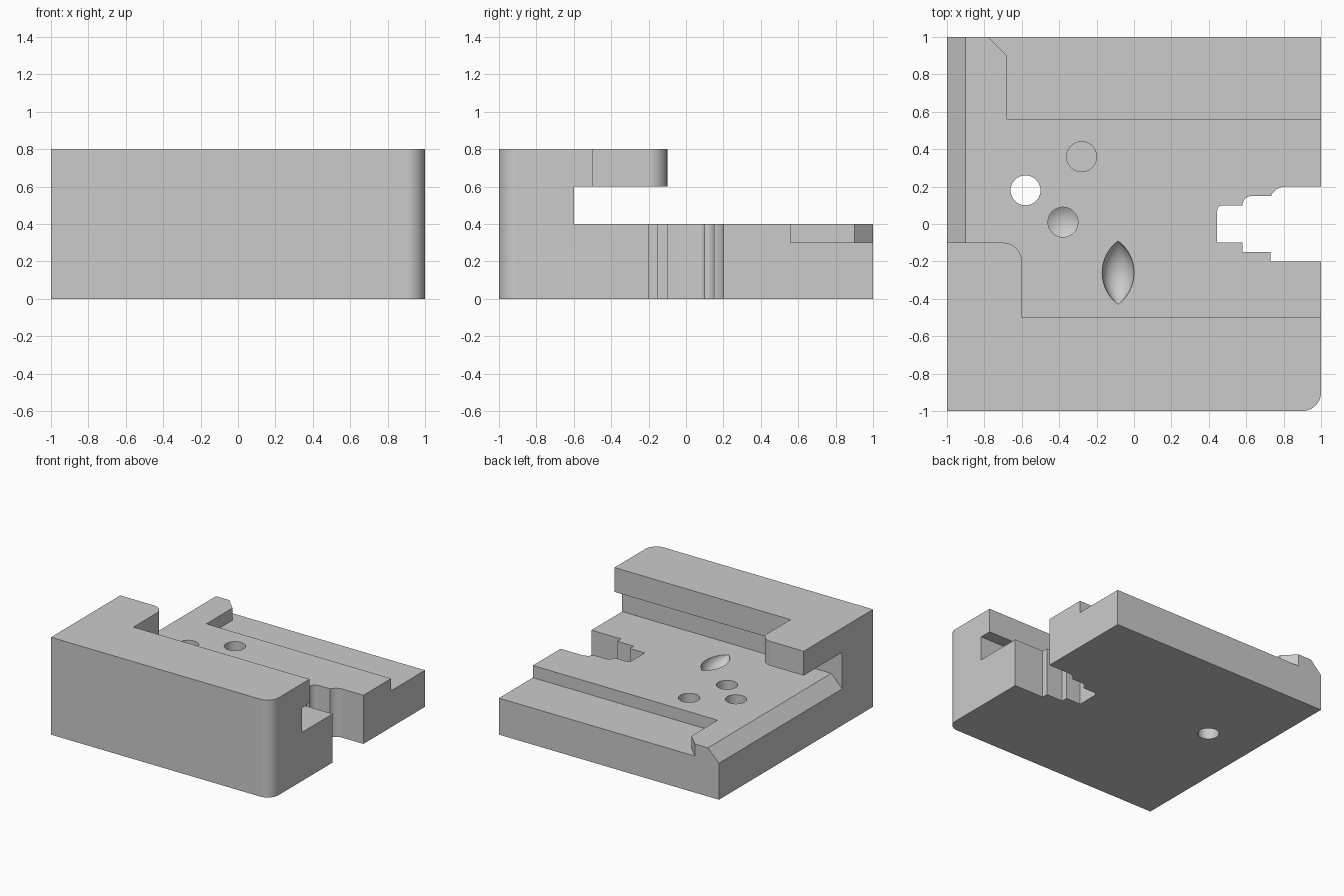
import bpy, bmesh
from math import cos, sin, radians, pi, sqrt
from mathutils import Matrix, Vector

if "Cube" in bpy.data.objects:
    bpy.data.objects.remove(bpy.data.objects["Cube"], do_unlink=True)

grey = bpy.data.materials.new("light grey")
grey.use_nodes = True
grey.diffuse_color = (0.6, 0.6, 0.6, 1)
grey.node_tree.nodes["Principled BSDF"].inputs["Base Color"].default_value = (0.6, 0.6, 0.6, 1)


def arc(cx, cy, r, start, end, steps=20):
    angles = [radians(start + (end - start) * i / steps) for i in range(steps + 1)]
    return [(cx + r * cos(a), cy + r * sin(a)) for a in angles]


def finish(name, bm):
    bmesh.ops.recalc_face_normals(bm, faces=bm.faces)
    mesh = bpy.data.meshes.new(name)
    bm.to_mesh(mesh)
    bm.free()
    mesh.materials.append(grey)
    obj = bpy.data.objects.new(name, mesh)
    bpy.context.collection.objects.link(obj)
    return obj


def prism(name, outline, low, high, along_y=False):
    """Extrude an outline along z, or an x-z outline along y."""
    bm = bmesh.new()
    place = (lambda a, b: (a, low, b)) if along_y else (lambda a, b: (a, b, low))
    face = bm.faces.new([bm.verts.new(place(a, b)) for a, b in outline])
    moved = bmesh.ops.extrude_face_region(bm, geom=[face])["geom"]
    step = Vector((0, high - low, 0) if along_y else (0, 0, high - low))
    bmesh.ops.translate(bm, vec=step, verts=[v for v in moved if isinstance(v, bmesh.types.BMVert)])
    return finish(name, bm)


def box(name, x0, x1, y0, y1, z0, z1):
    return prism(name, [(x0, y0), (x1, y0), (x1, y1), (x0, y1)], z0, z1)


def lathe(name, profile, location, lying=False):
    """Spin a (radius, height) profile; lying turns its axis along y."""
    bm = bmesh.new()
    verts = [bm.verts.new((r, 0, z)) for r, z in profile]
    edges = [bm.edges.new(pair) for pair in zip(verts, verts[1:])]
    bmesh.ops.spin(bm, geom=verts + edges, axis=(0, 0, 1), cent=(0, 0, 0),
                   angle=2 * pi, steps=48, use_duplicate=False)
    bmesh.ops.remove_doubles(bm, verts=bm.verts, dist=0.0001)
    turn = Matrix.Rotation(pi / 2 if lying else 0, 4, "X")
    bmesh.ops.transform(bm, matrix=Matrix.Translation(location) @ turn, verts=bm.verts)
    return finish(name, bm)


# Main block with one rounded upright corner
block = prism("clamp_block", [(-1, 1), (-1, -1)] + arc(0.9, -0.9, 0.1, -90, 0) + [(1, 1)], 0, 0.8)

# Opening that leaves the L-shaped upper arm, and the slot under it
opening = prism("opening_cutter", [(-1.1, -0.1)] + arc(-0.7, -0.2, 0.1, 90, 0)
                + [(-0.6, -0.5), (1.1, -0.5), (1.1, 1.1), (-1.1, 1.1)], 0.5, 1)
slot = box("slot_cutter", -1.1, 1.1, -0.6, 1.1, 0.4, 0.6)

# Lowered rear ledge and sloped left edge
ledge = prism("ledge_cutter", [(-0.68, 0.56), (1.1, 0.56), (1.1, 1.1), (-0.88, 1.1), (-0.68, 0.9)], 0.3, 0.5)
bevel = prism("bevel_cutter", [(-1.1, 0.2), (-0.85, 0.45), (-1.1, 0.45)], -0.6, 1.1, along_y=True)

# Stepped notch through the base
notch = prism("notch_cutter", [(1.1, 0.2)] + arc(0.81, 0.115, 0.085, 90, 156)
              + arc(0.63, 0.1, 0.05, 90, 180) + arc(0.475, 0.07, 0.03, 90, 180)
              + [(0.445, -0.1), (0.58, -0.1), (0.58, -0.15), (0.73, -0.15),
                 (0.73, -0.2), (1.1, -0.2)], -0.1, 0.5)

# Through hole, flat blind hole and drilled hole with a conical bottom
through = lathe("through_hole_cutter", [(0, -0.1), (0.08, -0.1), (0.08, 0.5), (0, 0.5)], (-0.58, 0.18, 0))
blind = lathe("blind_hole_cutter", [(0, 0.2), (0.08, 0.2), (0.08, 0.5), (0, 0.5)], (-0.28, 0.36, 0))
drilled = lathe("drilled_hole_cutter", [(0, 0.15), (0.08, 0.2), (0.08, 0.5), (0, 0.5)], (-0.38, 0.01, 0))

# Pointed oval hollow
radius, half = 0.2125, 0.17
heights = [half * (i / 12 - 1) for i in range(25)]
spindle = [(max(0, sqrt(radius ** 2 - h * h) - radius + half / 2), h) for h in heights]
hollow = lathe("hollow_cutter", spindle, (-0.085, -0.26, 0.4), lying=True)

# Carve the block
bpy.context.view_layer.objects.active = block
for cutter in (opening, slot, ledge, bevel, notch, through, blind, drilled, hollow):
    cutter.hide_render = True
    mod = block.modifiers.new(cutter.name, "BOOLEAN")
    mod.operation = "DIFFERENCE"
    mod.solver = "EXACT"
    mod.object = cutter
    bpy.ops.object.modifier_apply(modifier=mod.name)
    bpy.data.objects.remove(cutter, do_unlink=True)

for obj in bpy.context.selected_objects:
    obj.select_set(False)
block.select_set(True)
bpy.ops.object.shade_smooth_by_angle(angle=radians(25))
